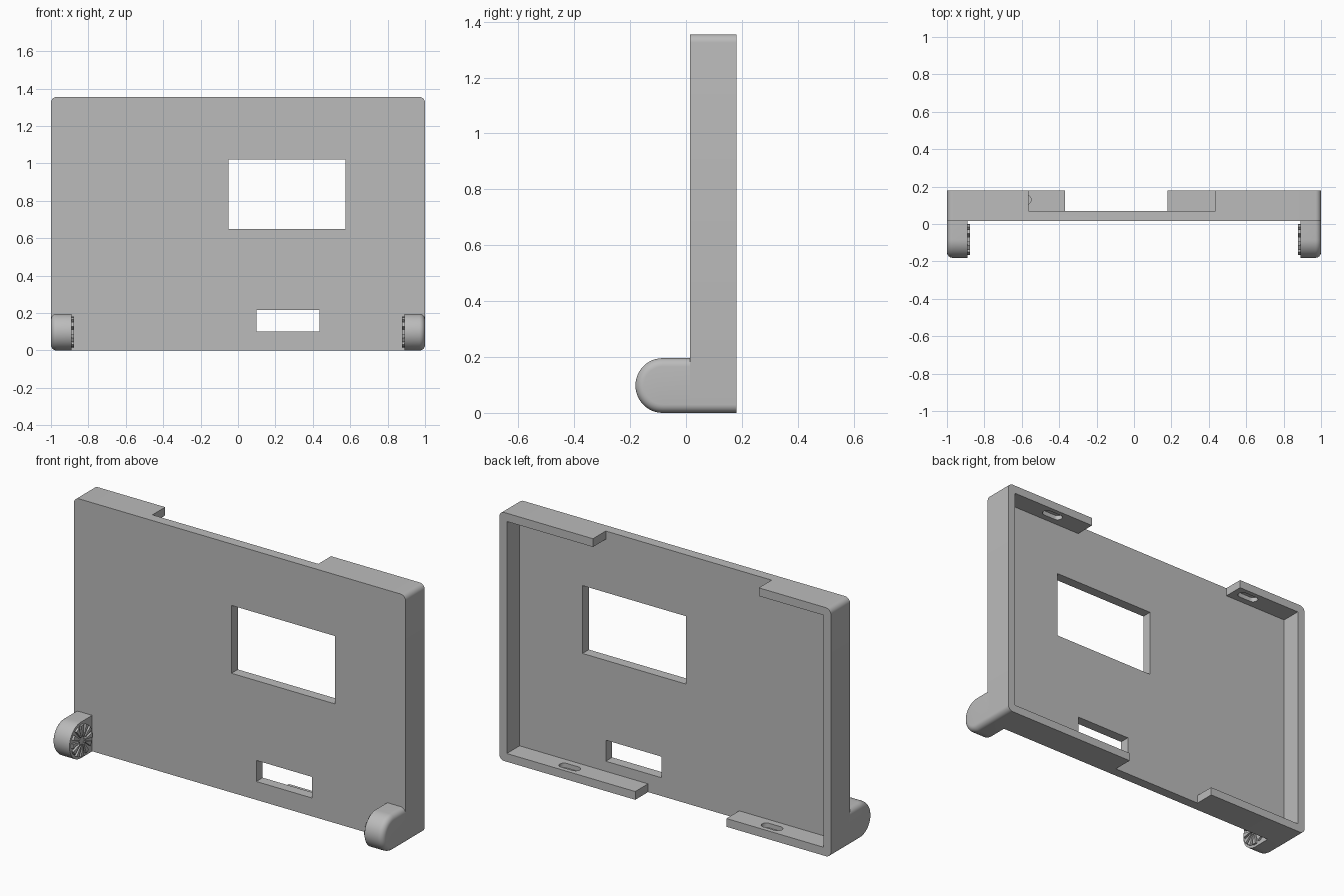
import bpy, bmesh, math
from mathutils import Matrix

cube = bpy.data.objects.get("Cube")
if cube:
    bpy.data.objects.remove(cube)

grey = bpy.data.materials.new("plain_grey")
grey.use_nodes = True
colour = (0.5, 0.5, 0.5, 1)
grey.diffuse_color = colour
grey.node_tree.nodes["Principled BSDF"].inputs["Base Color"].default_value = colour

FRONT, FLOOR, BACK = 0.015, 0.07, 0.18   # depth planes of the tray
HEIGHT, WALL, CORNER = 1.355, 0.045, 0.03


def finish(name, bm):
    bmesh.ops.recalc_face_normals(bm, faces=bm.faces)
    mesh = bpy.data.meshes.new(name)
    bm.to_mesh(mesh)
    bm.free()
    mesh.materials.append(grey)
    obj = bpy.data.objects.new(name, mesh)
    bpy.context.collection.objects.link(obj)
    return obj


def activate(obj):
    bpy.ops.object.select_all(action="DESELECT")
    obj.select_set(True)
    bpy.context.view_layer.objects.active = obj


def smooth(obj):
    activate(obj)
    bpy.ops.object.shade_smooth_by_angle(angle=math.radians(30))


def prism(bm, points, offset):
    """Extrude a closed outline of 3D points by an offset."""
    face = bm.faces.new([bm.verts.new(p) for p in points])
    ext = bmesh.ops.extrude_face_region(bm, geom=[face])
    verts = [g for g in ext["geom"] if isinstance(g, bmesh.types.BMVert)]
    bmesh.ops.translate(bm, verts=verts, vec=offset)
    return verts


def box(name, x, y, z):
    bm = bmesh.new()
    prism(bm, [(x[0], y[0], z[0]), (x[1], y[0], z[0]),
               (x[1], y[0], z[1]), (x[0], y[0], z[1])], (0, y[1] - y[0], 0))
    return finish(name, bm)


def slot(name, x, y, z, half, radius, depth):
    """Round-ended slot lying along x."""
    bm = bmesh.new()
    pts = []
    for side in (0, 1):
        for i in range(13):
            a = math.pi * (side + i / 12) - math.pi / 2
            cx = x + (half if side == 0 else -half)
            pts.append((cx + radius * math.cos(a), y + radius * math.sin(a), z))
    prism(bm, pts, (0, 0, depth))
    return finish(name, bm)


def cut(target, cutter):
    activate(target)
    mod = target.modifiers.new("cut", "BOOLEAN")
    mod.operation, mod.solver, mod.object = "DIFFERENCE", "EXACT", cutter
    bpy.ops.object.modifier_apply(modifier=mod.name)
    bpy.data.objects.remove(cutter)


# Tray: block with rounded upright corners
tray = box("tray", (-1, 1), (FRONT, BACK), (0, HEIGHT))
bm = bmesh.new()
bm.from_mesh(tray.data)
edges = [e for e in bm.edges if abs(e.verts[0].co.y - e.verts[1].co.y) > 0.1]
bmesh.ops.bevel(bm, geom=edges, offset=CORNER, segments=8, profile=0.5, affect="EDGES")
bm.to_mesh(tray.data)
bm.free()

# Pocket, wall gaps and the two windows
cut(tray, box("pocket", (-1 + WALL, 1 - WALL), (FLOOR, 0.3), (WALL, HEIGHT - WALL)))
cut(tray, box("top_gap", (-0.565, 0.435), (FLOOR, 0.3), (HEIGHT - 0.1, HEIGHT + 0.1)))
cut(tray, box("bottom_gap", (-0.37, 0.18), (FLOOR, 0.3), (-0.1, 0.1)))
cut(tray, box("large_window", (-0.05, 0.575), (-0.1, 0.3), (0.65, 1.02)))
cut(tray, box("small_window", (0.1, 0.435), (-0.1, 0.1), (0.1, 0.215)))

# Blind slots inside the top and bottom walls
for s in (-1, 1):
    cut(tray, slot("bottom_slot", s * 0.61, 0.13, WALL - 0.025, 0.035, 0.025, 0.05))
    cut(tray, slot("top_slot", s * 0.66, 0.13, HEIGHT - WALL - 0.025, 0.035, 0.025, 0.05))
smooth(tray)

# Hinge feet with a ring of radial teeth on the inner faces
R, CY = 0.098, -0.083
INNER, TEETH = 0.89, 12
for s, side in ((1, "left"), (-1, "right")):
    bm = bmesh.new()
    outline = [(s * INNER, FRONT + 0.01, 0)]
    for i in range(25):
        a = -math.pi / 2 - math.pi * i / 24
        outline.append((s * INNER, CY + R * math.cos(a), R + R * math.sin(a)))
    outline.append((s * INNER, FRONT + 0.01, 2 * R))
    outer = set(prism(bm, outline, (s * (1 - INNER), 0, 0)))
    rim = [e for e in bm.edges if e.verts[0] in outer and e.verts[1] in outer
           and min(v.co.y for v in e.verts) < FRONT]
    bmesh.ops.bevel(bm, geom=rim, offset=CORNER, segments=6, profile=0.5, affect="EDGES")
    smooth(finish(side + "_foot", bm))

    bm = bmesh.new()
    for k in range(TEETH):
        mid = 2 * math.pi * k / TEETH
        pts = []
        for r, half in ((0.025, -0.1), (0.085, -0.15), (0.085, 0.15), (0.025, 0.1)):
            pts.append((s * (INNER + 0.002), CY + r * math.cos(mid + half),
                        R + r * math.sin(mid + half)))
        prism(bm, pts, (-s * 0.014, 0, 0))
    finish(side + "_foot_teeth", bm)
